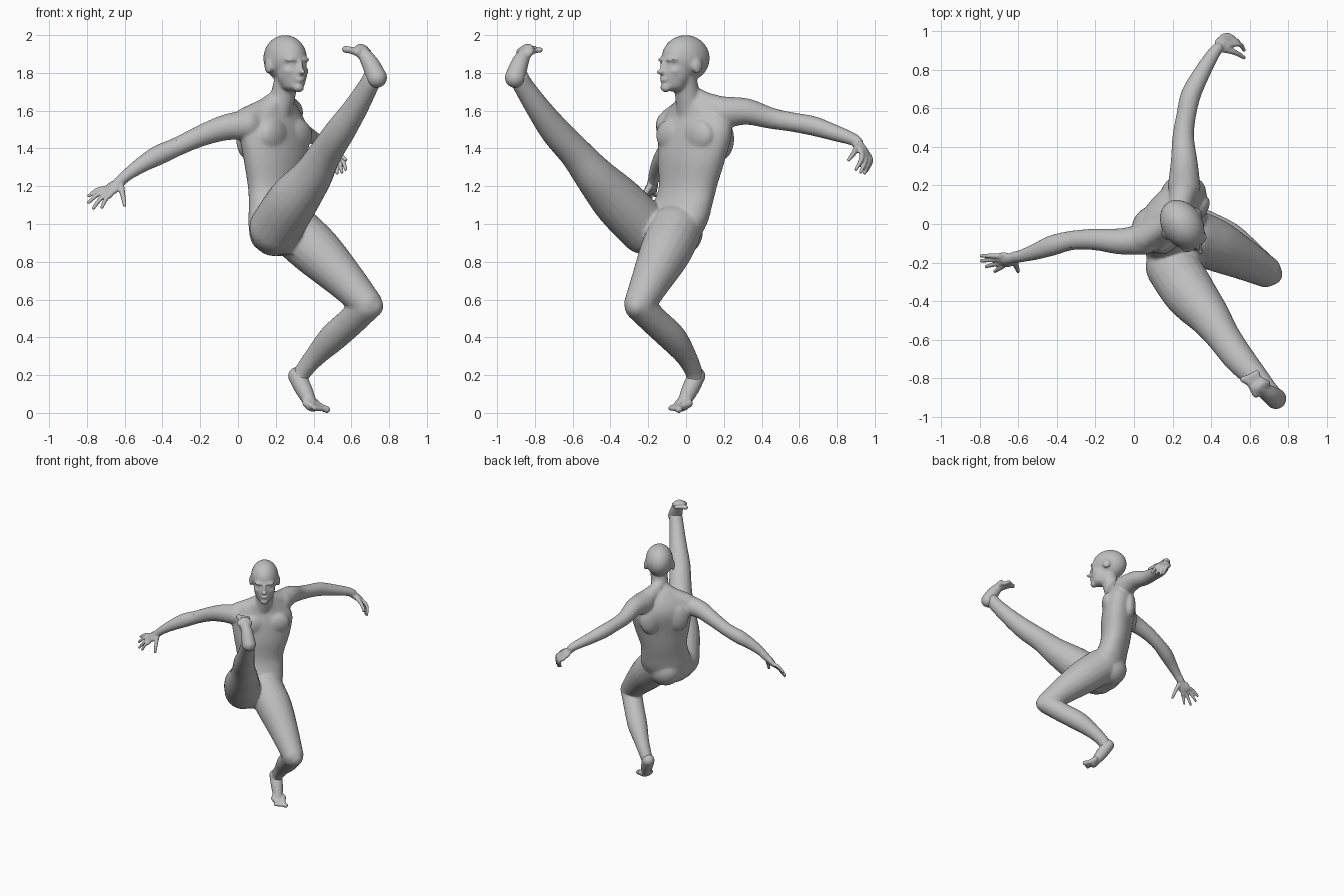
import bpy, bmesh, math
from mathutils import Vector as V, Matrix

skin = bpy.data.materials.new("skin_grey")
skin.diffuse_color = (0.52, 0.52, 0.52, 1)
UP = V((0, 0, 1))


def ell(bm, c, r, a=V((1, 0, 0)), b=V((0, 1, 0))):
    """Ellipsoid with radii r along directions a, b and their normal."""
    a = V(a).normalized()
    n = a.cross(V(b)).normalized()
    b = n.cross(a)
    m = Matrix((a * r[0], b * r[1], n * r[2])).transposed().to_4x4()
    bmesh.ops.create_uvsphere(bm, u_segments=24, v_segments=14, radius=1,
                              matrix=Matrix.Translation(V(c)) @ m)


def loft(bm, rings):
    """Skin a list of point rings into a closed form."""
    vs = [[bm.verts.new(p) for p in ring] for ring in rings]
    n = len(vs[0])
    for r0, r1 in zip(vs, vs[1:]):
        for i in range(n):
            bm.faces.new((r0[i], r0[(i + 1) % n], r1[(i + 1) % n], r1[i]))
    bm.faces.new(vs[0][::-1])
    bm.faces.new(vs[-1])


def spline(rows, steps=5):
    """Catmull-Rom resampling of rows of numbers."""
    p = [rows[0]] + list(rows) + [rows[-1]]
    out = []
    for k in range(1, len(p) - 2):
        for s in range(steps):
            t = s / steps
            out.append([0.5 * (2 * b + (c - a) * t + (2 * a - 5 * b + 4 * c - d) * t * t
                               + (3 * b - a - 3 * c + d) * t ** 3)
                        for a, b, c, d in zip(p[k - 1], p[k], p[k + 1], p[k + 2])])
    return out + [list(rows[-1])]


def limb(bm, rows, sides=20):
    """Round tube through (x, y, z, radius) rows with rounded ends."""
    pts = spline(rows)
    side = None
    rings = []
    for i, q in enumerate(pts):
        t = (V(pts[min(i + 1, len(pts) - 1)][:3]) - V(pts[max(i - 1, 0)][:3])).normalized()
        side = t.orthogonal() if side is None else side - t * side.dot(t)
        side.normalize()
        o = t.cross(side)
        rings.append([V(q[:3]) + (side * math.cos(k * math.tau / sides)
                                  + o * math.sin(k * math.tau / sides)) * q[3] for k in range(sides)])
    loft(bm, rings)
    for q in (rows[0], rows[-1]):
        ell(bm, q[:3], [q[3]] * 3)


def finish(bm, name, voxel, smooth, ratio):
    """Fuse the overlapping forms into one smooth surface."""
    bmesh.ops.recalc_face_normals(bm, faces=bm.faces)
    me = bpy.data.meshes.new(name)
    bm.to_mesh(me)
    bm.free()
    me.materials.append(skin)
    ob = bpy.data.objects.new(name, me)
    bpy.context.collection.objects.link(ob)
    m = ob.modifiers.new("fuse", 'REMESH')
    m.mode = 'VOXEL'
    m.voxel_size = voxel
    m.use_smooth_shade = True
    m = ob.modifiers.new("soften", 'SMOOTH')
    m.factor, m.iterations = 0.5, smooth
    m = ob.modifiers.new("simplify", 'DECIMATE')
    m.ratio = ratio


# --- torso: shoulder axis U, chest direction F ---
U, F = V((0.67, 0.74, 0)).normalized(), V((0.74, -0.67, 0)).normalized()
body = bmesh.new()
sections = [(.23, -.13, .84, .09, .09), (.22, -.10, .90, .165, .13), (.22, -.06, 1.0, .195, .135),
            (.21, -.02, 1.1, .185, .12), (.20, .01, 1.2, .18, .115), (.20, .03, 1.35, .215, .125),
            (.19, .05, 1.49, .235, .125), (.19, .05, 1.58, .19, .10), (.21, .03, 1.66, .09, .07)]
loft(body, [[V((x, y, z)) + U * a * math.cos(k * math.tau / 32) + F * b * math.sin(k * math.tau / 32)
             for k in range(32)] for x, y, z, a, b in spline(sections)])

# chest and shoulder blades
for s in (-1, 1):
    ell(body, V((.19, .05, 1.47)) + F * .085 + U * s * .095, (.05, .10, .085), F, U)
    ell(body, V((.19, .05, 1.45)) - F * .085 + U * s * .11, (.045, .08, .11), F, U)
# seat
ell(body, (.215, -.03, .96), (.13, .12, .13))
ell(body, (.19, -.19, .97), (.125, .13, .14))

# neck and the slopes to the shoulders
limb(body, [(.20, .03, 1.58, .085), (.235, .01, 1.67, .067), (.26, -.01, 1.78, .065)])
limb(body, [(.225, .02, 1.68, .045), (.15, -.01, 1.61, .06), (.05, -.07, 1.55, .07)])
limb(body, [(.225, .03, 1.69, .045), (.24, .10, 1.64, .06), (.26, .19, 1.60, .075)])

# arms
limb(body, [(.05, -.08, 1.525, .08), (-.07, -.09, 1.51, .068), (-.20, -.08, 1.465, .056),
            (-.32, -.085, 1.41, .05), (-.42, -.11, 1.365, .053), (-.50, -.14, 1.32, .044),
            (-.58, -.165, 1.265, .033), (-.62, -.172, 1.23, .03)])
limb(body, [(.26, .20, 1.59, .085), (.26, .32, 1.595, .07), (.255, .45, 1.56, .056), (.27, .56, 1.54, .051),
            (.295, .67, 1.52, .052), (.35, .78, 1.485, .044), (.41, .88, 1.45, .034), (.435, .91, 1.43, .03)])

# raised leg, standing leg
limb(body, [(.20, -.22, .98, .14), (.29, -.36, 1.12, .135), (.39, -.48, 1.25, .108), (.46, -.58, 1.37, .088),
            (.54, -.69, 1.49, .08), (.62, -.78, 1.61, .066), (.69, -.86, 1.73, .054), (.71, -.88, 1.77, .052)])
limb(body, [(.30, -.06, .96, .14), (.42, -.11, .85, .135), (.56, -.18, .71, .108), (.68, -.245, .58, .083)])
limb(body, [(.68, -.245, .565, .08), (.60, -.165, .485, .077), (.50, -.07, .395, .075),
            (.41, .00, .30, .056), (.345, .04, .22, .046), (.325, .045, .18, .045)])
ell(body, (.70, -.26, .565), (.07, .06, .065))

# --- head: facing HF, ear axis HU ---
HF, HU = V((.56, -.83, 0)).normalized(), V((.83, .56, 0)).normalized()


def head(f, u, z, r):
    for s in ((-1, 1) if u else (1,)):
        ell(body, V((.255, -.01, z)) + HF * f + HU * u * s, r, HF, HU)


head(-.01, 0, 1.877, (.137, .105, .123))     # cranium
head(.055, 0, 1.80, (.083, .08, .10))        # face
head(.06, 0, 1.745, (.07, .065, .045))       # jaw
head(.118, 0, 1.722, (.027, .032, .025))     # chin
head(.132, 0, 1.768, (.017, .03, .008))      # lips
head(.130, 0, 1.757, (.017, .026, .007))
head(.140, 0, 1.805, (.038, .018, .016))     # nose tip
head(.130, 0, 1.835, (.022, .013, .04))      # nose bridge
head(.103, .035, 1.87, (.032, .04, .014))    # brows
head(.108, .036, 1.842, (.017, .02, .011))   # eyes
head(.085, .055, 1.81, (.035, .022, .02))    # cheeks
head(-.015, .105, 1.835, (.03, .014, .04))   # ears
finish(body, "body", .009, 5, .3)


# --- hands: palm plus (base, knuckle, tip) fingers ---
def hand(name, wrist, palm, across, tips, thumb, lift):
    bm = bmesh.new()
    wrist, palm, across, thumb = V(wrist), V(palm), V(across).normalized(), V(thumb)
    along = palm - wrist
    limb(bm, [(*wrist, .03), (*palm, .026)])
    ell(bm, palm, (.05, .046, .022), along, across)
    for i, tip in enumerate(tips):
        base = palm + along.normalized() * .03 + across * (i - 1.5) * .022
        mid = (base + V(tip)) / 2 + V(lift)
        limb(bm, [(*base, .0145), (*mid, .0125), (*tip, .0095)], 10)
    base = wrist + along * .4
    mid = base.lerp(thumb, .55) + V(lift) * .5
    limb(bm, [(*base, .02), (*mid, .015), (*thumb, .01)], 10)
    finish(bm, name, .0055, 2, .4)


hand("right_hand", (-.60, -.168, 1.25), (-.665, -.185, 1.19), (.25, -.75, -.55),
     [(-.79, -.165, 1.15), (-.79, -.19, 1.115), (-.765, -.22, 1.085), (-.72, -.245, 1.09)],
     (-.60, -.245, 1.10), (0, 0, .012))
hand("left_hand", (.42, .895, 1.44), (.465, .935, 1.39), (.6, -.55, .3),
     [(.50, .955, 1.28), (.525, .945, 1.27), (.55, .925, 1.275), (.57, .90, 1.29)],
     (.57, .862, 1.34), (.012, .015, .01))


# --- feet: heel to ball, then five toes ---
def foot(name, rows, tip, w):
    bm = bmesh.new()
    w, tip, ball = V(w).normalized(), V(tip), V(rows[-1][:3])
    limb(bm, rows)
    d = ball - V(rows[0][:3])
    ell(bm, ball, (.05, .052, .028), d, w)
    for k in range(-2, 3):
        end = tip + w * k * .018 - (tip - ball) * .06 * (k + 2)
        r = .019 if k == -2 else .0145
        limb(bm, [(*(ball + w * k * .019), r + .004), (*(ball.lerp(end, .6) + w * k * .002), r), (*end, r)], 10)
    finish(bm, name, .0065, 2, .4)


foot("raised_foot", [(.735, -.905, 1.775, .054), (.70, -.88, 1.85, .046), (.66, -.85, 1.91, .032)],
     (.595, -.78, 1.925), (.72, .69, 0))
foot("standing_foot", [(.312, .055, .195, .047), (.35, .02, .12, .045), (.385, -.015, .05, .032)],
     (.445, -.065, .018), (-.67, -.74, 0))
